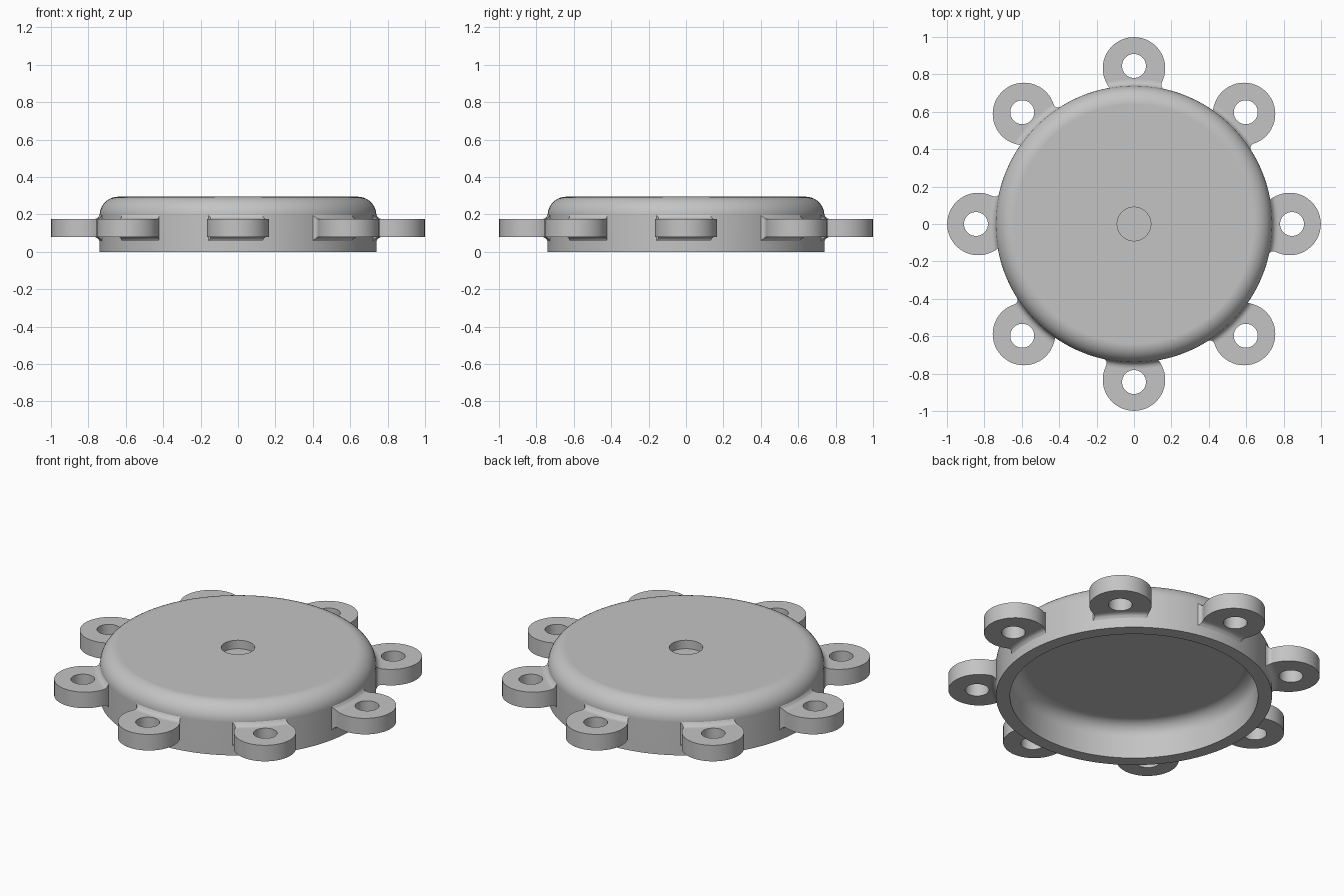
import bpy, bmesh
from math import pi, cos, sin, acos, sqrt, radians
from mathutils import Matrix, Vector

if "Cube" in bpy.data.objects:
    bpy.data.objects.remove(bpy.data.objects["Cube"])

grey = bpy.data.materials.new("plain grey")
grey.use_nodes = True
colour = (0.55, 0.55, 0.55, 1)
grey.diffuse_color = colour
grey.node_tree.nodes["Principled BSDF"].inputs["Base Color"].default_value = colour

BODY_R, LUG_AT, LUG_R = 0.74, 0.832, 0.167
HOLE_AT, HOLE_R = 0.845, 0.064
LUG_LOW, LUG_HIGH = 0.08, 0.175
FILLET = 0.034


def finish(bm, name, turn=0):
    bmesh.ops.remove_doubles(bm, verts=bm.verts, dist=1e-5)
    bmesh.ops.recalc_face_normals(bm, faces=bm.faces)
    mesh = bpy.data.meshes.new(name)
    bm.to_mesh(mesh)
    bm.free()
    mesh.materials.append(grey)
    obj = bpy.data.objects.new(name, mesh)
    bpy.context.collection.objects.link(obj)
    obj.rotation_euler.z = turn
    bpy.ops.object.select_all(action="DESELECT")
    obj.select_set(True)
    bpy.context.view_layer.objects.active = obj
    bpy.ops.object.shade_smooth_by_angle(angle=radians(35))
    obj.modifiers.new("flat faces", "WEIGHTED_NORMAL").keep_sharp = True
    return obj


def lathe(name, profile, steps, centre=0, turn=0, closed=False):
    """Turn an (r, z) profile about a vertical axis at x = centre."""
    bm = bmesh.new()
    verts = [bm.verts.new((r, 0, z)) for r, z in profile]
    edges = [bm.edges.new(p) for p in zip(verts, verts[1:])]
    if closed:
        edges.append(bm.edges.new((verts[-1], verts[0])))
    bmesh.ops.spin(bm, geom=verts + edges, cent=(0, 0, 0), axis=(0, 0, 1),
                   angle=2 * pi, steps=steps)
    bmesh.ops.translate(bm, verts=bm.verts, vec=(centre, 0, 0))
    return finish(bm, name, turn)


def arc(r, z, size, n=10):
    """Rounded corner from the vertical wall to the flat top."""
    return [(r + size * cos(i * pi / 2 / n), z + size * sin(i * pi / 2 / n))
            for i in range(n + 1)]


# Hollow cap with rounded shoulder and a blind recess on top
outer = arc(BODY_R - 0.1, 0.195, 0.1)
inner = arc(0.585, 0.125, 0.08)
lathe("cap_body",
      [(0, 0.245), (0.09, 0.245), (0.09, 0.295)] + outer[::-1]
      + [(BODY_R, 0), (0.665, 0)] + inner + [(0, 0.205)], 128)


def lug_root(name, turn):
    """Neck that flares into the cap above, below and on one side."""
    bm = bmesh.new()
    rings = []
    spots = [0.7] + [BODY_R - 0.004 + (FILLET + 0.004) * i / 7 for i in range(8)]
    for r in spots:
        s = min(max(r - BODY_R, 0), FILLET)
        flare = FILLET - sqrt(FILLET ** 2 - (FILLET - s) ** 2)
        half = acos((r * r + LUG_AT ** 2 - LUG_R ** 2) / (2 * r * LUG_AT))
        start, end = -half - flare / r, half
        angles = [start + (end - start) * i / 12 for i in range(13)]
        low, high = LUG_LOW - flare * 0.8, LUG_HIGH + flare * 0.8
        loop = [(a, high) for a in angles] + [(a, low) for a in angles[::-1]]
        rings.append([bm.verts.new((r * cos(a), r * sin(a), z)) for a, z in loop])
    for one, two in zip(rings, rings[1:]):
        for i in range(len(one)):
            j = (i + 1) % len(one)
            bm.faces.new((one[i], one[j], two[j], two[i]))
    # End caps, hidden inside the cap wall and the lug
    for ring in (rings[0], rings[-1]):
        n = len(ring)
        for i in range(n // 2 - 1):
            bm.faces.new((ring[i], ring[i + 1], ring[n - 2 - i], ring[n - 1 - i]))
    finish(bm, name, turn)


def lug(name, turn):
    """Round ear with a bolt hole slightly outside its centre."""
    bm = bmesh.new()
    n = 48
    loops = []
    for centre, radius in ((LUG_AT, LUG_R), (HOLE_AT, HOLE_R)):
        for z in (LUG_LOW, LUG_HIGH):
            loops.append([bm.verts.new((centre + radius * cos(2 * pi * i / n),
                                        radius * sin(2 * pi * i / n), z))
                          for i in range(n)])
    out_low, out_high, in_low, in_high = loops
    for a, b in ((out_low, out_high), (out_high, in_high),
                 (in_high, in_low), (in_low, out_low)):
        for i in range(n):
            j = (i + 1) % n
            bm.faces.new((a[i], a[j], b[j], b[i]))
    finish(bm, name, turn)


# Eight mounting lugs round the cap
for k in range(8):
    lug(f"mounting_lug_{k + 1}", k * pi / 4)
    lug_root(f"lug_root_{k + 1}", k * pi / 4)
